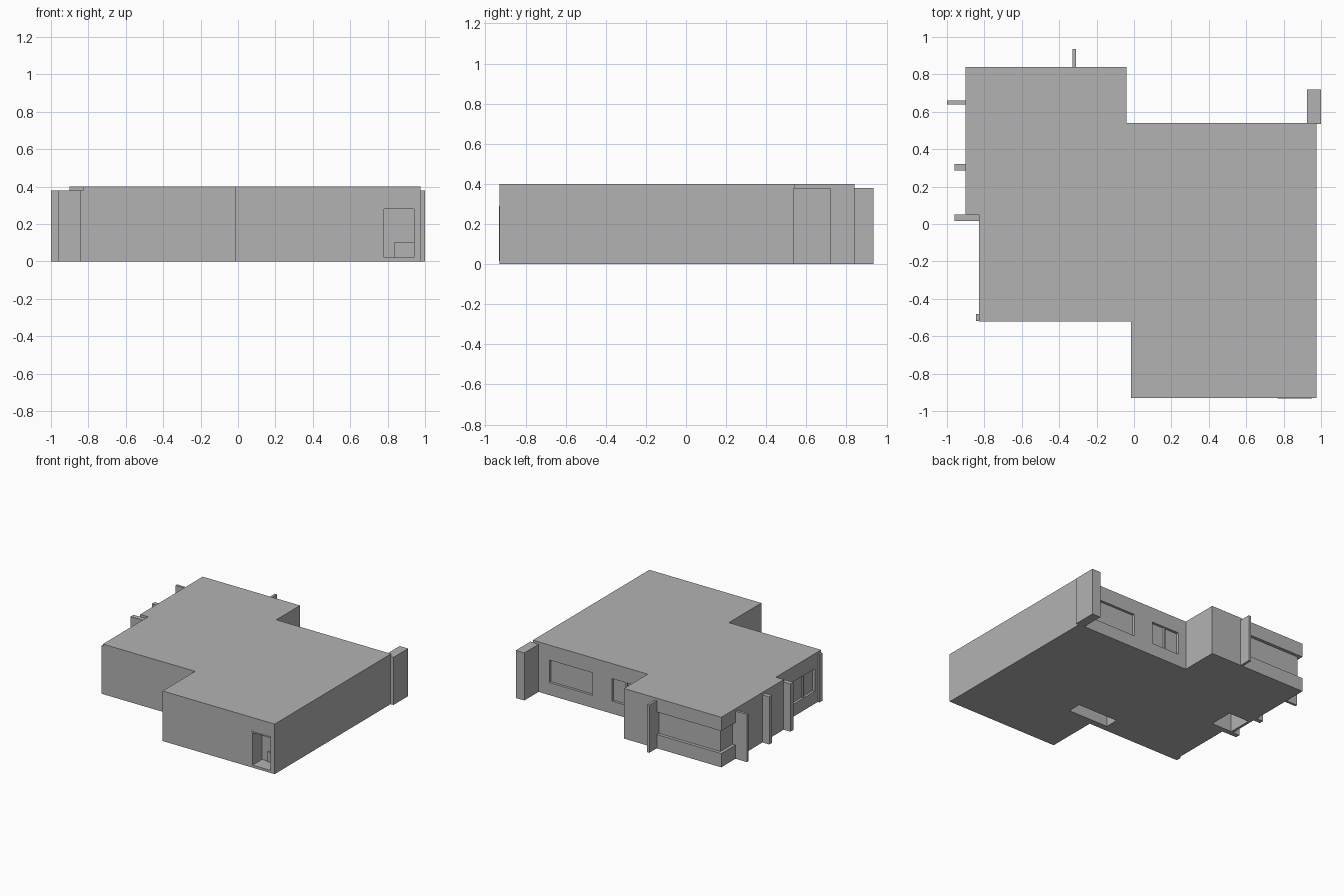
import bpy
import bmesh

cube = bpy.data.objects.get("Cube")
if cube:
    bpy.data.objects.remove(cube, do_unlink=True)

HEIGHT = 0.40
FIN_TOP = 0.38

grey = bpy.data.materials.new("plain_grey")
grey.use_nodes = True
GREY = (0.45, 0.45, 0.45, 1)
grey.diffuse_color = GREY
grey.node_tree.nodes["Principled BSDF"].inputs["Base Color"].default_value = GREY


def finish(name, bm):
    bmesh.ops.recalc_face_normals(bm, faces=bm.faces)
    mesh = bpy.data.meshes.new(name)
    bm.to_mesh(mesh)
    bm.free()
    mesh.materials.append(grey)
    obj = bpy.data.objects.new(name, mesh)
    bpy.context.collection.objects.link(obj)
    return obj


def prism(name, outline, z0, z1):
    bm = bmesh.new()
    face = bm.faces.new([bm.verts.new((x, y, z0)) for x, y in outline])
    top = bmesh.ops.extrude_face_region(bm, geom=[face])["geom"]
    bmesh.ops.translate(bm, vec=(0, 0, z1 - z0),
                        verts=[v for v in top if isinstance(v, bmesh.types.BMVert)])
    return finish(name, bm)


def box(name, xs, ys, zs):
    (x0, x1), (y0, y1) = xs, ys
    return prism(name, [(x0, y0), (x1, y0), (x1, y1), (x0, y1)], *zs)


def cut(target, xs, ys, zs):
    cutter = box("cutter", xs, ys, zs)
    cutter.hide_render = True
    mod = target.modifiers.new("cut", 'BOOLEAN')
    mod.operation = 'DIFFERENCE'
    mod.solver = 'EXACT'
    mod.object = cutter
    bpy.context.view_layer.objects.active = target
    bpy.ops.object.modifier_apply(modifier=mod.name)
    bpy.data.objects.remove(cutter, do_unlink=True)


# Main block with its stepped footprint
building = prism("building", [
    (-0.90, 0.84), (-0.90, 0.05), (-0.83, 0.05), (-0.83, -0.52),
    (-0.015, -0.52), (-0.015, -0.93), (0.975, -0.93), (0.975, 0.54),
    (-0.04, 0.54), (-0.04, 0.84)], 0, HEIGHT)

# Strip window wrapping the rear corner
STRIP = (0.11, 0.29)
cut(building, (-0.95, -0.33), (0.815, 0.90), STRIP)
cut(building, (-0.95, -0.875), (0.66, 0.90), STRIP)

# Recessed rear and side windows
WINDOW = (0.10, 0.28)
for x0, x1 in ((0.45, 0.83), (0.03, 0.275)):
    cut(building, (x0, x1), (0.52, 0.60), WINDOW)
cut(building, (-0.90, -0.81), (-0.44, -0.08), WINDOW)
box("rear_window_mullion", (0.147, 0.160), (0.518, 0.535), WINDOW)
box("side_window_mullion", (-0.825, -0.808), (-0.312, -0.298), WINDOW)

# Front doorway
cut(building, (0.78, 0.94), (-1.0, -0.81), (0.02, 0.28))
box("door_panel", (0.785, 0.855), (-0.813, -0.805), (0.115, 0.275))
box("door_step", (0.835, 0.94), (-0.82, -0.805), (0.02, 0.10))
for side, xs in (("right", (0.767, 0.78)), ("left", (0.94, 0.953))):
    box(side + "_door_jamb", xs, (-0.933, -0.92), (0.015, 0.29))
box("door_lintel", (0.78, 0.94), (-0.933, -0.92), (0.28, 0.29))

# Openings in the underside
cut(building, (-0.135, 0.22), (-0.47, -0.36), (-0.1, 0.30))
cut(building, (-0.88, -0.70), (0.055, 0.25), (-0.1, 0.30))

# Upright fins and corner pier around the walls
fins = {
    "rear_fin": ((-0.33, -0.31), (0.835, 0.935)),
    "side_fin_long": ((-1.0, -0.895), (0.64, 0.66)),
    "side_fin_middle": ((-0.96, -0.895), (0.285, 0.32)),
    "side_fin_step": ((-0.96, -0.825), (0.015, 0.052)),
    "side_fin_short": ((-0.845, -0.825), (-0.518, -0.48)),
    "corner_pier": ((0.925, 1.0), (0.535, 0.72)),
}
for name, (xs, ys) in fins.items():
    box(name, xs, ys, (0, FIN_TOP))
